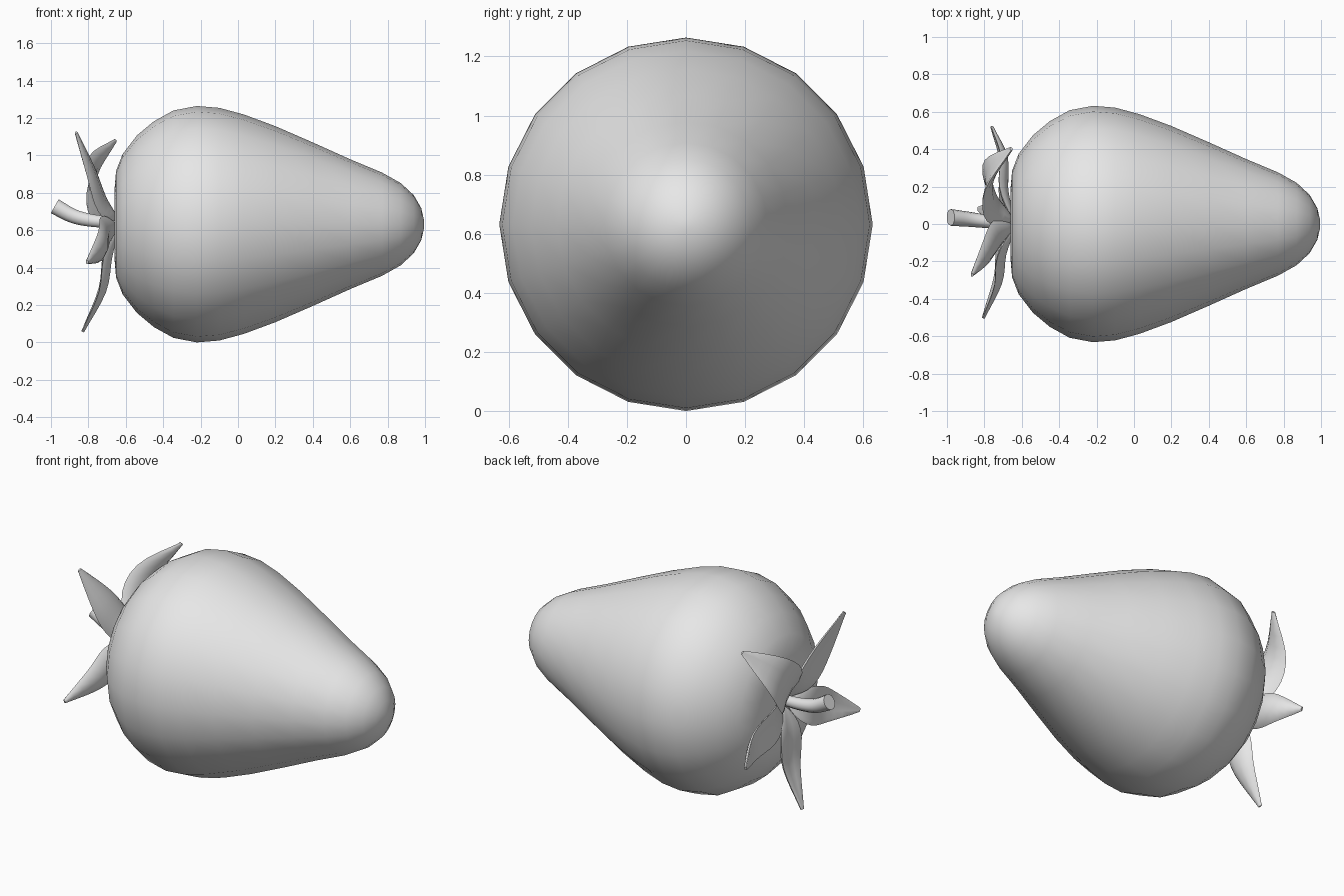
import bpy, bmesh, math
from mathutils import Vector

cube = bpy.data.objects.get("Cube")
if cube:
    bpy.data.objects.remove(cube, do_unlink=True)

AXIS_Z = 0.632
TAU = math.tau

grey = bpy.data.materials.new("plain grey")
grey.use_nodes = True
grey.diffuse_color = (0.8, 0.8, 0.8, 1)
grey.node_tree.nodes["Principled BSDF"].inputs["Base Color"].default_value = (0.8, 0.8, 0.8, 1)


def skin(name, rings, cap_start=True):
    """Join rings of points into a closed smooth surface."""
    bm = bmesh.new()
    loops = [[bm.verts.new(p) for p in ring] for ring in rings]
    n = len(loops[0])
    for a, b in zip(loops, loops[1:]):
        for i in range(n):
            j = (i + 1) % n
            bm.faces.new((a[i], a[j], b[j], b[i]))
    bm.faces.new(loops[0])
    bm.faces.new(loops[-1])
    bmesh.ops.recalc_face_normals(bm, faces=bm.faces)
    mesh = bpy.data.meshes.new(name)
    bm.to_mesh(mesh)
    bm.free()
    mesh.materials.append(grey)
    obj = bpy.data.objects.new(name, mesh)
    bpy.context.collection.objects.link(obj)
    bpy.ops.object.select_all(action='DESELECT')
    obj.select_set(True)
    bpy.context.view_layer.objects.active = obj
    bpy.ops.object.shade_smooth_by_angle(angle=math.radians(60))
    return obj


def spline(points, steps):
    """Sample a smooth curve through the points."""
    p = [2 * points[0] - points[1]] + points + [2 * points[-1] - points[-2]]
    out = []
    for i in range(1, len(p) - 2):
        for k in range(steps):
            t = k / steps
            out.append(0.5 * (2 * p[i] + (p[i + 1] - p[i - 1]) * t
                       + (2 * p[i - 1] - 5 * p[i] + 4 * p[i + 1] - p[i + 2]) * t ** 2
                       + (3 * p[i] - p[i - 1] - 3 * p[i + 1] + p[i + 2]) * t ** 3))
    return out + [points[-1]]


def sweep(name, points, side, width, thick, cup=0.0, steps=4, sides=10):
    """Sweep an oval, optionally cupped, section along a curve."""
    path = spline(points, steps)
    last = len(path) - 1
    rings = []
    for i, p in enumerate(path):
        u = i / last
        tangent = (path[min(i + 1, last)] - path[max(i - 1, 0)]).normalized()
        normal = tangent.cross(side).normalized()
        w, t = width(u), thick(u)
        ring = []
        for k in range(sides):
            c, s = math.cos(TAU * k / sides), math.sin(TAU * k / sides)
            ring.append(p + side * w * c + normal * (t * s + cup * w * c * c))
        rings.append(ring)
    return skin(name, rings)


# Fruit body: lathe along x, (x, radius)
profile = [(-0.655, 0.05), (-0.66, 0.19), (-0.652, 0.285), (-0.617, 0.375),
           (-0.54, 0.475), (-0.45, 0.55), (-0.345, 0.608), (-0.22, 0.632),
           (-0.10, 0.622), (0.03, 0.587), (0.2, 0.524), (0.4, 0.437),
           (0.6, 0.347), (0.77, 0.276), (0.87, 0.22), (0.94, 0.155),
           (0.98, 0.085), (0.995, 0.02)]
SIDES = 20
skin("fruit_body", [[Vector((x, r * math.cos(TAU * k / SIDES),
                             AXIS_Z + r * math.sin(TAU * k / SIDES)))
                     for k in range(SIDES)] for x, r in profile])

# Stem: curved, flaring toward the cut end
stem_path = [Vector(p) for p in ((-0.63, 0, 0.64), (-0.77, 0.012, 0.65),
                                 (-0.88, 0.025, 0.675), (-0.98, 0.035, 0.728))]


def stem_radius(u):
    return 0.03 + 0.015 * u


sweep("stem", stem_path, Vector((0, 1, 0)), stem_radius, stem_radius)

# Leaves: direction around the stem, half width, then (x, distance from axis)
leaves = {
    "leaf_upper_front": (119, 0.09, [(-0.65, 0.03), (-0.72, 0.14), (-0.78, 0.33), (-0.865, 0.56)]),
    "leaf_upper_back": (48, 0.125, [(-0.65, 0.03), (-0.75, 0.18), (-0.765, 0.38), (-0.655, 0.60)]),
    "leaf_front": (202, 0.10, [(-0.65, 0.03), (-0.70, 0.16), (-0.72, 0.33), (-0.805, 0.54)]),
    "leaf_bottom": (278, 0.085, [(-0.65, 0.03), (-0.69, 0.17), (-0.72, 0.36), (-0.83, 0.58)]),
    "leaf_back": (341, 0.09, [(-0.65, 0.03), (-0.69, 0.18), (-0.69, 0.37), (-0.76, 0.55)]),
}
for name, (degrees, half, path) in leaves.items():
    a = math.radians(degrees)
    out = Vector((0, math.cos(a), math.sin(a)))
    side = Vector((-1, 0, 0)).cross(out)
    points = [Vector((x, 0, AXIS_Z)) + out * r for x, r in path]
    sweep(name, points, side,
          lambda u: 0.012 + half * math.sin(math.pi * u ** 0.85),
          lambda u: 0.008 + 0.014 * math.sin(math.pi * u ** 0.7),
          cup=0.3)
